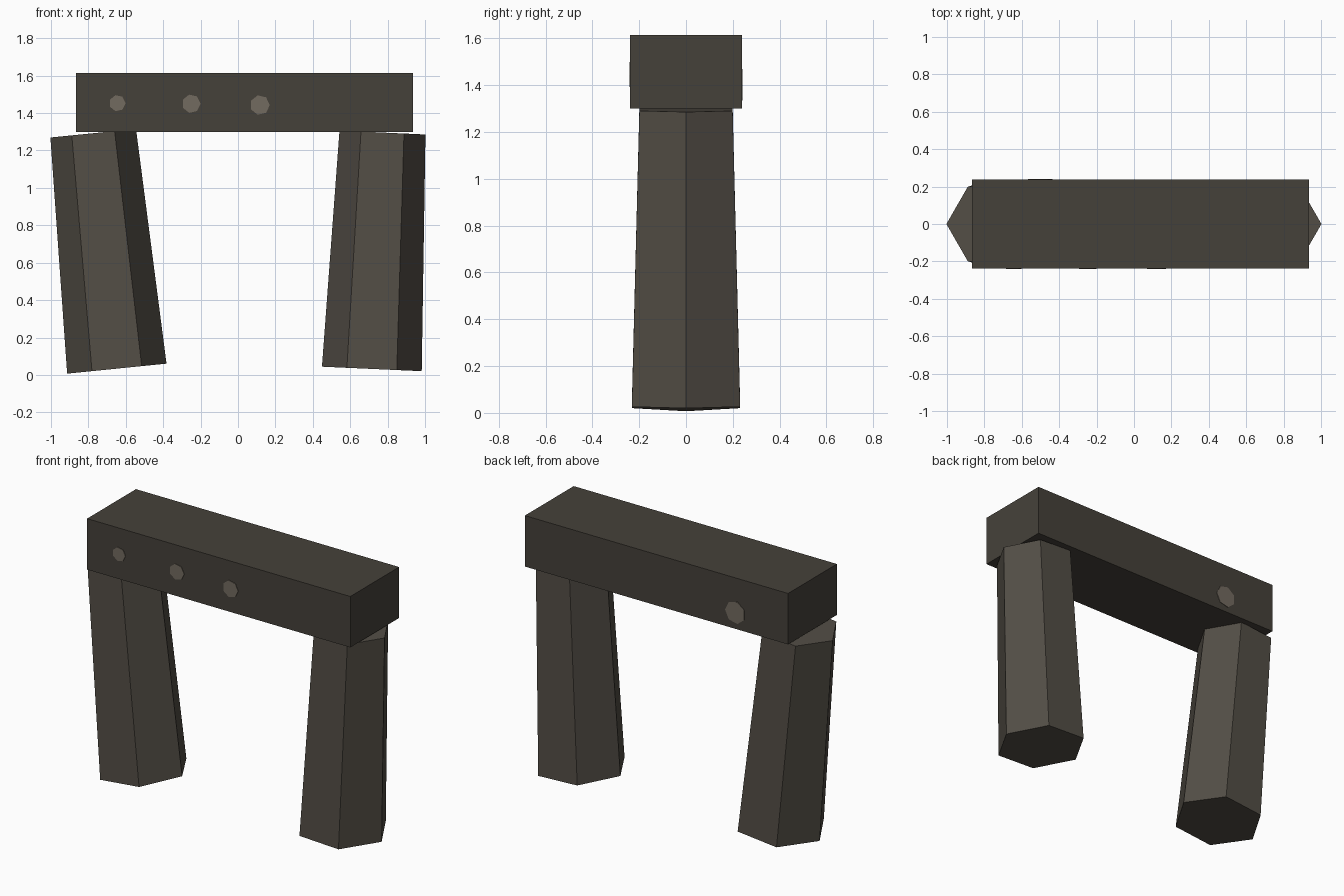
import bpy, bmesh, math
from mathutils import Matrix, Vector

if "Cube" in bpy.data.objects:
    bpy.data.objects.remove(bpy.data.objects["Cube"])


def material(name, rgb):
    m = bpy.data.materials.new(name)
    m.diffuse_color = (*rgb, 1)
    m.use_nodes = True
    m.node_tree.nodes["Principled BSDF"].inputs["Base Color"].default_value = m.diffuse_color
    return m


pillar_stone = material("pillar_stone", (0.085, 0.075, 0.06))
lintel_stone = material("lintel_stone", (0.06, 0.053, 0.042))
pale_stone = material("pale_stone", (0.17, 0.145, 0.115))


def prism(name, sides, r_low, r_high, length, matrix, mat):
    """Capped straight or tapered prism, first corner on local +x."""
    bm = bmesh.new()
    rings = []
    for r, z in ((r_low, -length / 2), (r_high, length / 2)):
        rings.append([bm.verts.new((r * math.cos(math.tau * i / sides),
                                    r * math.sin(math.tau * i / sides), z))
                      for i in range(sides)])
    low, high = rings
    bm.faces.new(low[::-1])
    bm.faces.new(high)
    for i in range(sides):
        j = (i + 1) % sides
        bm.faces.new((low[i], low[j], high[j], high[i]))
    me = bpy.data.meshes.new(name)
    bm.to_mesh(me)
    bm.free()
    me.materials.append(mat)
    ob = bpy.data.objects.new(name, me)
    ob.matrix_world = matrix
    bpy.context.collection.objects.link(ob)


# Leaning six-sided pillars
for name, x, z, lean in (("left_pillar", -0.711, 0.663, -0.1),
                         ("right_pillar", 0.744, 0.664, 0.045)):
    place = Matrix.Translation((x, 0, z)) @ Matrix.Rotation(lean, 4, 'Y')
    prism(name, 6, 0.267, 0.23, 1.265, place, pillar_stone)

# Lintel block across the top
bpy.ops.mesh.primitive_cube_add(size=1, location=(0.035, 0, 1.4575))
lintel = bpy.context.object
lintel.name = "lintel"
lintel.scale = (1.8, 0.477, 0.315)
lintel.data.materials.append(lintel_stone)

# Pale flat spots: three on the front, one on the back
for i, (x, z, r, side) in enumerate(((-0.645, 1.453, 0.044, -1),
                                     (-0.25, 1.45, 0.05, -1),
                                     (0.117, 1.443, 0.053, -1),
                                     (-0.505, 1.402, 0.069, 1))):
    place = (Matrix.Translation((x, side * 0.2385, z))
             @ Matrix.Rotation(-side * math.pi / 2, 4, 'X'))
    prism(f"lintel_spot_{i + 1}", 7, r, r, 0.006, place, pale_stone)
